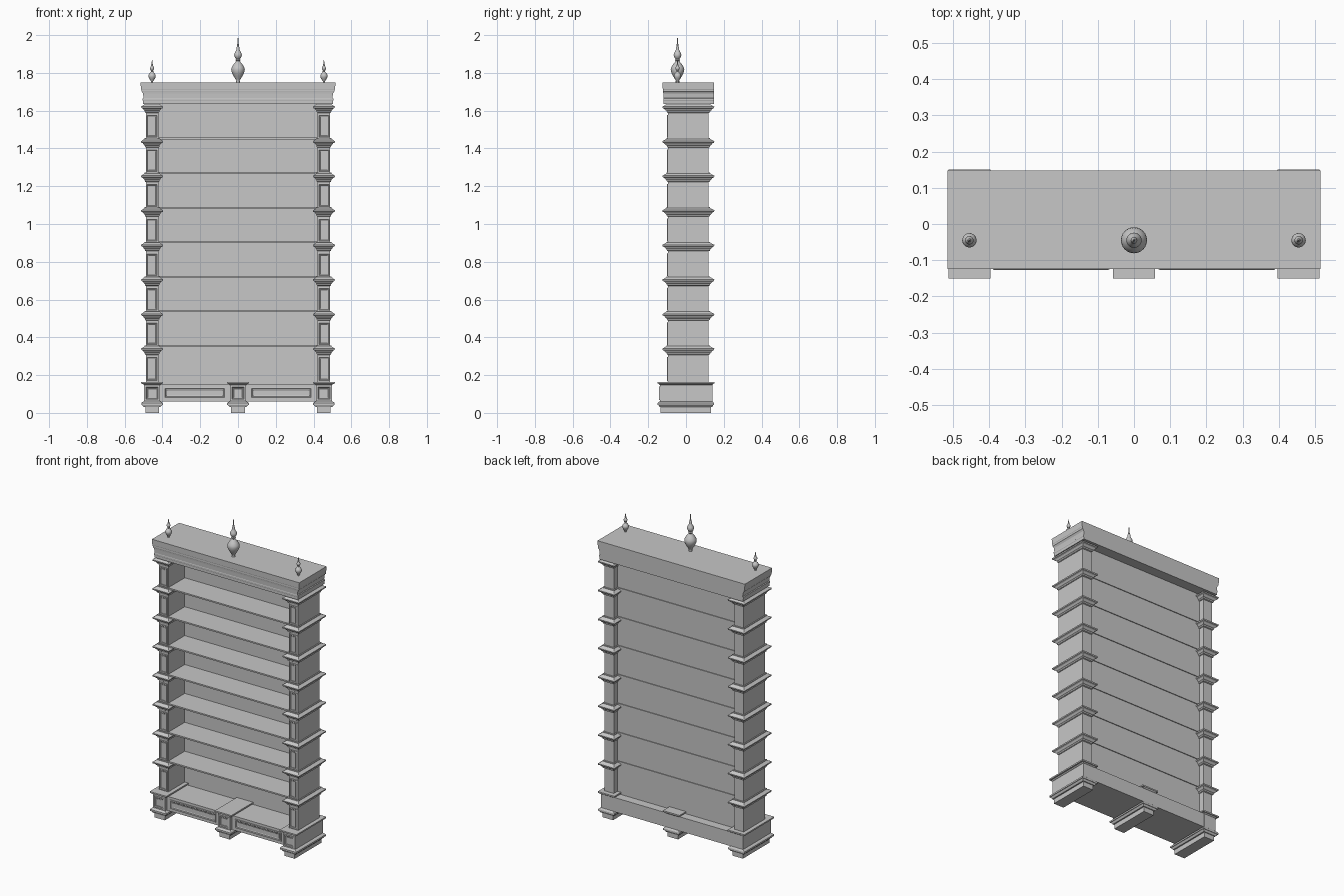
import bpy, bmesh, math

mat = bpy.data.materials.new("plain grey")
mat.diffuse_color = (0.57, 0.57, 0.57, 1)


def finish(name, bm):
    bmesh.ops.recalc_face_normals(bm, faces=bm.faces)
    me = bpy.data.meshes.new(name)
    bm.to_mesh(me)
    bm.free()
    ob = bpy.data.objects.new(name, me)
    me.materials.append(mat)
    bpy.context.collection.objects.link(ob)
    return ob


def stack(name, cx, levels):
    """Moulded block: rectangular sections (z, half width, y front, y back) joined upward."""
    bm = bmesh.new()
    rings = [[bm.verts.new(p) for p in ((cx - h, a, z), (cx + h, a, z), (cx + h, b, z), (cx - h, b, z))]
             for z, h, a, b in levels]
    bm.faces.new(rings[0])
    bm.faces.new(rings[-1])
    for r, s in zip(rings, rings[1:]):
        for i in range(4):
            j = (i + 1) % 4
            bm.faces.new((r[i], r[j], s[j], s[i]))
    return finish(name, bm)


def box(name, x0, x1, y0, y1, z0, z1):
    c, h = (x0 + x1) / 2, (x1 - x0) / 2
    return stack(name, c, [(z0, h, y0, y1), (z1, h, y0, y1)])


def panel(name, cx, hw, z0, z1, y, w):
    """Picture-frame moulding with a field panel, facing -y; w is the moulding width."""
    bm = bmesh.new()
    steps = [(0, 0.003), (0, -0.004), (0.3 * w, -0.005), (0.55 * w, -0.001),
             (0.8 * w, -0.001), (w, 0.001), (w, -0.002)]
    rings = []
    for d, dy in steps:
        rings.append([bm.verts.new((cx + sx * (hw - d), y + dy, z))
                      for sx, z in ((-1, z0 + d), (1, z0 + d), (1, z1 - d), (-1, z1 - d))])
    for r, s in zip(rings, rings[1:]):
        for i in range(4):
            j = (i + 1) % 4
            bm.faces.new((r[i], r[j], s[j], s[i]))
    bm.faces.new(rings[-1])
    bm.faces.new(rings[0][::-1])
    return finish(name, bm)


def finial(name, cx, profile, n=24):
    """Turned ornament from (radius, height) points above the cornice."""
    bm = bmesh.new()
    vs = [bm.verts.new((r, 0, z)) for r, z in profile]
    es = [bm.edges.new(p) for p in zip(vs, vs[1:])]
    bmesh.ops.spin(bm, geom=vs + es, axis=(0, 0, 1), cent=(0, 0, 0),
                   angle=2 * math.pi, steps=n, use_duplicate=False)
    bmesh.ops.remove_doubles(bm, verts=bm.verts, dist=0.0002)
    ob = finish(name, bm)
    ob.location = (cx, -0.045, 1.748)
    bpy.ops.object.select_all(action='DESELECT')
    ob.select_set(True)
    bpy.context.view_layer.objects.active = ob
    bpy.ops.object.shade_smooth_by_angle(angle=math.radians(40))
    return ob


PX = 0.455                                    # post centre
TIPS = [1.618 - 0.183 * k for k in range(8)]  # height of each post moulding

# base plinth box and its two long front panels
box("base_box", -0.47, 0.47, -0.121, 0.138, 0.060, 0.150)
for s, side in ((-1, "left"), (1, "right")):
    panel("base_panel_" + side, s * 0.229, 0.161, 0.078, 0.134, -0.122, 0.015)

# three full-depth plinth blocks with feet, foot mouldings and caps
for cx, side, back in ((-PX, "left", 0.150), (0, "centre", 0.148), (PX, "right", 0.150)):
    stack("foot_" + side, cx, [
        (0, 0.036, -0.134, 0.132), (0.030, 0.036, -0.134, 0.132),
        (0.030, 0.044, -0.140, 0.138), (0.042, 0.053, -0.146, 0.145),
        (0.042, 0.057, -0.150, 0.148), (0.052, 0.057, -0.150, 0.148),
        (0.058, 0.050, -0.144, 0.144), (0.062, 0.041, -0.138, 0.139)])
    stack("plinth_block_" + side, cx, [
        (0.058, 0.042, -0.138, 0.139), (0.148, 0.042, -0.138, 0.139),
        (0.150, 0.046, -0.142, 0.142), (0.154, 0.050, -0.144, 0.145),
        (0.155, 0.058, -0.150, back), (0.164, 0.058, -0.150, back)])
    panel("plinth_panel_" + side, cx, 0.035, 0.069, 0.140, -0.138, 0.014)

# side posts: full-depth slabs with moulded bands and framed front panels
for s, side in ((-1, "left"), (1, "right")):
    cx = s * PX
    box("post_" + side, cx - 0.033, cx + 0.033, -0.095, 0.120, 0.160, 1.645)
    for k, t in enumerate(TIPS):
        stack(f"post_moulding_{side}_{k}", cx, [
            (t - 0.030, 0.034, -0.096, 0.121), (t - 0.027, 0.038, -0.101, 0.127),
            (t - 0.019, 0.039, -0.103, 0.129), (t - 0.016, 0.043, -0.108, 0.134),
            (t - 0.008, 0.048, -0.115, 0.140), (t - 0.004, 0.057, -0.124, 0.149),
            (t + 0.004, 0.058, -0.125, 0.150), (t + 0.007, 0.052, -0.118, 0.143),
            (t + 0.016, 0.040, -0.104, 0.128), (t + 0.020, 0.040, -0.104, 0.128)])
        low = TIPS[k + 1] + 0.021 if k < 7 else 0.167
        panel(f"post_panel_{side}_{k}", cx, 0.030, low, t - 0.040, -0.095, 0.013)

# recessed back panel and shelves, whose edges show at the back
box("back_panel", -0.425, 0.425, 0.070, 0.083, 0.148, 1.645)
for k, t in enumerate(TIPS[1:]):
    box(f"shelf_{k}", -0.425, 0.425, -0.096, 0.088, t + 0.013, t + 0.022)

# cornice, moulded mainly on its ends, stepping outward to the top
stack("cornice", 0, [
    (1.636, 0.502, -0.119, 0.148), (1.652, 0.503, -0.119, 0.148),
    (1.655, 0.505, -0.120, 0.148), (1.664, 0.505, -0.120, 0.148),
    (1.667, 0.500, -0.119, 0.148), (1.690, 0.503, -0.120, 0.148),
    (1.699, 0.508, -0.121, 0.148), (1.702, 0.511, -0.122, 0.148),
    (1.712, 0.512, -0.122, 0.148), (1.715, 0.514, -0.123, 0.148),
    (1.750, 0.516, -0.124, 0.148)])

# finials
big = [(0, 0), (0.011, 0), (0.009, 0.010), (0.014, 0.020), (0.024, 0.036), (0.032, 0.052),
       (0.036, 0.068), (0.034, 0.080), (0.026, 0.094), (0.015, 0.107), (0.010, 0.114),
       (0.015, 0.121), (0.010, 0.126), (0.017, 0.135), (0.021, 0.146), (0.018, 0.156),
       (0.012, 0.167), (0.008, 0.177), (0.009, 0.184), (0.005, 0.192), (0.003, 0.217), (0, 0.252)]
finial("centre_finial", 0, big)
small = [(r * 0.55, z * 0.52) for r, z in big]
for s, side in ((-1, "left"), (1, "right")):
    finial("finial_" + side, s * PX, small)
